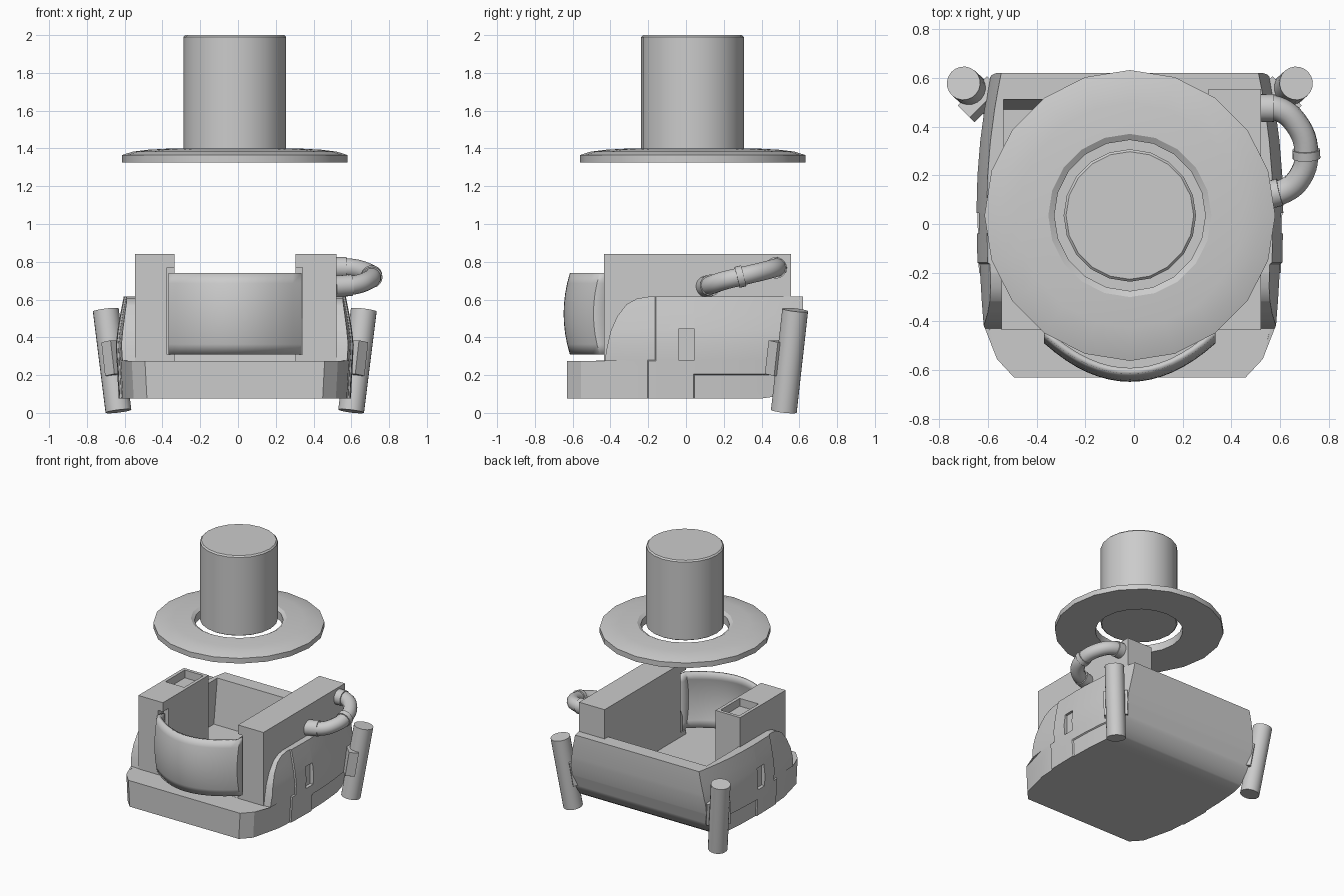
import bpy, bmesh, math
from mathutils import Vector, Matrix

if "Cube" in bpy.data.objects:
    bpy.data.objects.remove(bpy.data.objects["Cube"])

CX, CY = -0.017, 0.035   # centre of body in x, centre of hat in y


def finish(name, bm, smooth=True):
    bmesh.ops.recalc_face_normals(bm, faces=bm.faces[:])
    me = bpy.data.meshes.new(name)
    bm.to_mesh(me)
    bm.free()
    ob = bpy.data.objects.new(name, me)
    bpy.context.collection.objects.link(ob)
    if smooth:
        activate(ob)
        bpy.ops.object.shade_smooth_by_angle(angle=math.radians(30))
    return ob


def activate(ob):
    bpy.ops.object.select_all(action='DESELECT')
    ob.select_set(True)
    bpy.context.view_layer.objects.active = ob


def box(name, lo, hi, rot=None):
    lo, hi = Vector(lo), Vector(hi)
    bm = bmesh.new()
    bmesh.ops.create_cube(bm, size=1)
    m = Matrix.Translation((lo + hi) / 2)
    if rot:
        m = m @ rot
    m = m @ Matrix.Diagonal((*(hi - lo), 1))
    bmesh.ops.transform(bm, matrix=m, verts=bm.verts[:])
    return finish(name, bm, False)


def cut(ob, cutter):
    cutter.hide_render = True
    mod = ob.modifiers.new("cut", 'BOOLEAN')
    mod.operation, mod.solver, mod.object = 'DIFFERENCE', 'EXACT', cutter
    activate(ob)
    bpy.ops.object.modifier_apply(modifier=mod.name)
    bpy.data.objects.remove(cutter)


def lathe(name, prof, closed, n=20):
    bm = bmesh.new()
    rings = [[bm.verts.new((CX + r * math.sin(2 * math.pi * i / n),
                            CY + r * math.cos(2 * math.pi * i / n), z))
              for i in range(n)] for r, z in prof]
    pairs = list(zip(rings, rings[1:])) + ([(rings[-1], rings[0])] if closed else [])
    for a, b in pairs:
        for i in range(n):
            j = (i + 1) % n
            bm.faces.new((a[i], a[j], b[j], b[i]))
    if not closed:
        bm.faces.new(rings[0])
        bm.faces.new(rings[-1])
    return finish(name, bm)


def tube(name, pts, radius, sides=16, mid=20):
    # sweep a circle along a smooth curve through the points
    cu = bpy.data.curves.new(name, 'CURVE')
    cu.dimensions = '3D'
    cu.bevel_depth, cu.bevel_resolution = radius, sides // 4
    cu.use_fill_caps = True
    cu.resolution_u = 6
    sp = cu.splines.new('BEZIER')
    sp.bezier_points.add(len(pts) - 1)
    for bp, p in zip(sp.bezier_points, pts):
        bp.co = p
        bp.handle_left_type = bp.handle_right_type = 'AUTO'
    ob = bpy.data.objects.new(name, cu)
    bpy.context.collection.objects.link(ob)
    activate(ob)
    bpy.ops.object.convert(target='MESH')
    bpy.ops.object.shade_smooth_by_angle(angle=math.radians(35))
    return bpy.context.object


def rod(name, a, b, r, n=20):
    a, b = Vector(a), Vector(b)
    bm = bmesh.new()
    rot = (b - a).to_track_quat('Z', 'Y').to_matrix().to_4x4()
    bmesh.ops.create_cone(bm, cap_ends=True, segments=n, radius1=r, radius2=r,
                          depth=(b - a).length, matrix=Matrix.Translation((a + b) / 2) @ rot)
    return finish(name, bm)


# floating crown and brim
lathe("crown", [(.265, 1.385), (.272, 1.39), (.272, 1.99), (.262, 2.0)], False)
lathe("brim", [(.31, 1.325), (.597, 1.325), (.597, 1.365), (.54, 1.383), (.46, 1.393),
               (.335, 1.40), (.31, 1.385)], True)


# lower body: side profile extruded, sliced, then bulged sideways
def half_width(y, z):
    w = .63
    if y > .05:
        w -= .06 * ((y - .05) / .57) ** 2
    elif y > -.44:
        w -= .022 * ((.05 - y) / .48) ** 2
    elif y > -.56:
        w = .605 - .055 * (-.43 - y) / .125
    else:
        w = .55 - .07 * (-.555 - y) / .075
    if z > .36:
        w -= .042 * ((z - .36) / .255) ** 1.3
    else:
        w -= .015 * ((.36 - z) / .285)
    if -.44 < y < (-.162 if z > .277 else -.202) or (y > .043 and z < .203):
        w -= .009
    return w


profile = [(-.63, .075), (-.63, .275), (-.43, .275), (-.42, .34), (-.40, .43), (-.365, .51),
           (-.315, .575), (-.26, .605), (-.2, .615), (.62, .615), (.62, .52), (.612, .41),
           (.592, .29), (.56, .19), (.515, .12), (.46, .085), (.39, .075)]
bm = bmesh.new()
face = bm.faces.new([bm.verts.new((-1, y, z)) for y, z in profile])
ext = bmesh.ops.extrude_face_region(bm, geom=[face])
for v in [g for g in ext["geom"] if isinstance(g, bmesh.types.BMVert)]:
    v.co.x = 1
slices = [(1, y) for y in (-.555, -.32, -.205, -.199, -.165, -.159, .04, .046, .2, .34, .47, .55)]
slices += [(2, z) for z in (.2, .206, .274, .28, .36, .44, .52)]
for axis, d in slices:
    co, no = [0, 0, 0], [0, 0, 0]
    co[axis], no[axis] = d, 1
    bmesh.ops.bisect_plane(bm, geom=bm.verts[:] + bm.edges[:] + bm.faces[:],
                           plane_co=co, plane_no=no, dist=1e-5)
for v in bm.verts:
    v.co.x = CX + math.copysign(half_width(v.co.y, v.co.z), v.co.x)
body = finish("lower_body", bm)

# open compartment with a sloping rear wall, and the small side recesses
cavity = box("cavity_cutter", (-.535, -.7, .276), (.312, .56, 1.0))
for v in cavity.data.vertices:
    if v.co.y > 0 and v.co.z < 0.5:
        v.co.y -= .09
cut(body, cavity)
for s in (-1, 1):
    x = CX + s * .63
    cut(body, box("recess_cutter", (x - .03, -.04, .28), (x + .03, .045, .445)))
activate(body)
bpy.ops.object.shade_smooth_by_angle(angle=math.radians(25))

# raised side blocks with grooves for the front shield, tray in the short one
long_block = box("long_side_block", (.305, -.435, .25), (.522, .555, .84))
short_block = box("short_side_block", (-.545, -.435, .25), (-.335, .12, .84))
for b in (long_block, short_block):
    cut(b, box("groove_cutter", (CX - .358, -.5, .31), (CX + .358, -.37, .77)))
cut(short_block, box("tray_cutter", (-.52, -.14, .78), (-.36, .095, .9)))

# bowed front shield
bm = bmesh.new()
nx, nz, W = 16, 8, .352
grid = []
for k in range(nz + 1):
    v = 2 * k / nz - 1
    row = []
    for i in range(-1, nx + 2):
        u = max(-1, min(1, 2 * i / nx - 1))
        y = -.40 if i in (-1, nx + 1) else -.648 + .158 * u * u + .033 * v * v
        row.append(bm.verts.new((CX + W * u, y, .525 + .215 * v)))
    grid.append(row)
for a, b in zip(grid, grid[1:]):
    for i in range(len(a) - 1):
        bm.faces.new((a[i], a[i + 1], b[i + 1], b[i]))
shield = finish("front_shield", bm)
mod = shield.modifiers.new("thickness", 'SOLIDIFY')
mod.thickness, mod.offset = .025, -1

# side hose with collars
hose = [(.50, .477, .768), (.585, .475, .768), (.665, .415, .752), (.708, .29, .722),
        (.68, .19, .697), (.62, .137, .678), (.50, .105, .668)]
tube("hose", hose, .05)
for nm, a, b in (("upper_collar", (.515, .477, .768), (.575, .476, .768)),
                 ("middle_collar", (.707, .305, .726), (.708, .27, .717)),
                 ("lower_collar", (.51, .108, .669), (.60, .131, .676))):
    rod(nm, a, b, .057)

# leaning rear posts and their brackets
for s, side in ((-1, "left"), (1, "right")):
    rod(side + "_post", (CX + s * .616, .518, .009), (CX + s * .683, .578, .545), .069)
    c = Vector((CX + s * .612, .512, .29))
    h = Vector((.035, .085, .09))
    tilt = Matrix.Rotation(s * math.radians(45), 4, 'Z') @ Matrix.Rotation(s * math.radians(9), 4, 'Y')
    box(side + "_post_bracket", c - h, c + h, tilt)
